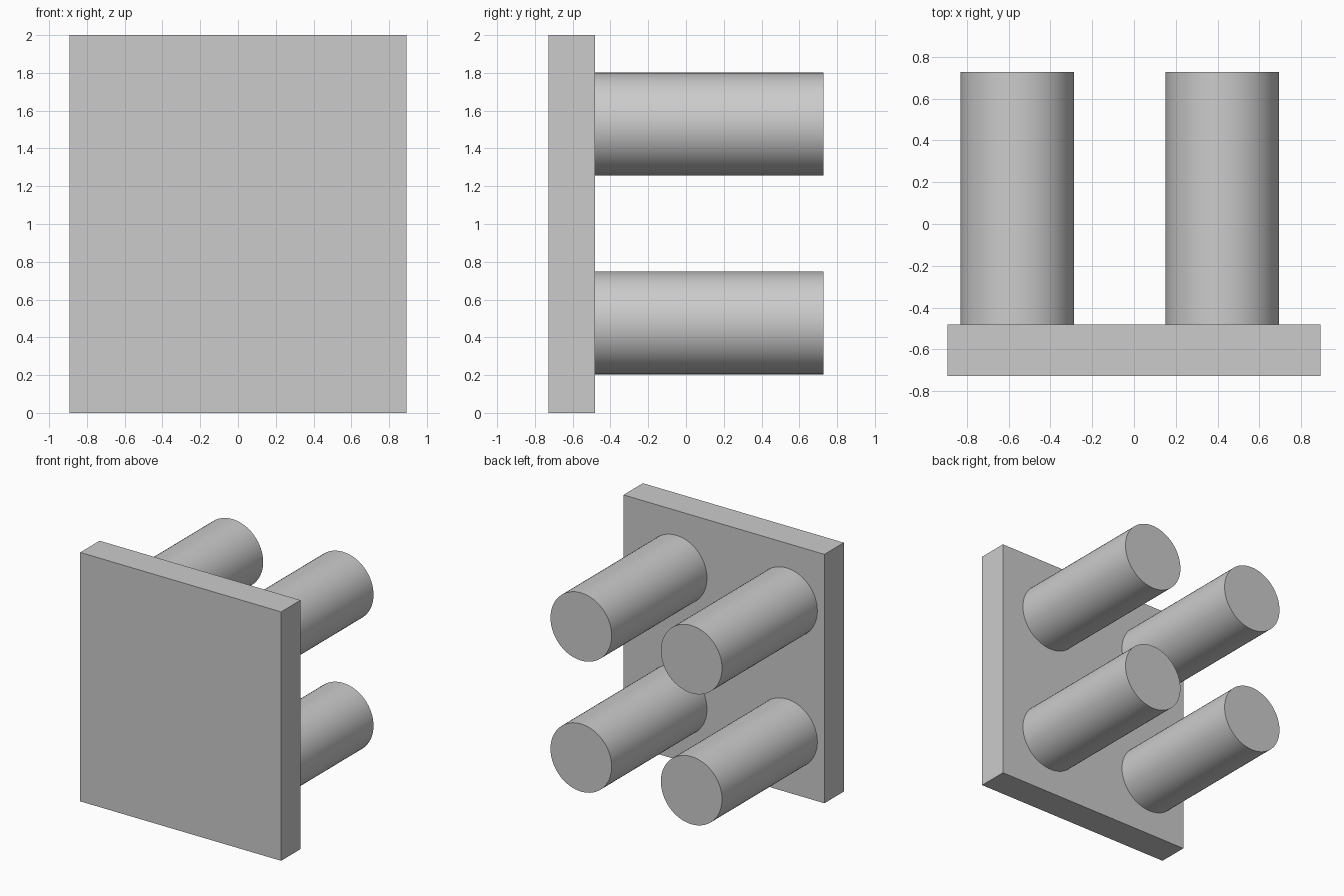
import bpy
import math

old = bpy.data.objects.get("Cube")
if old:
    bpy.data.objects.remove(old, do_unlink=True)

# Plain grey for the whole model
grey = bpy.data.materials.new("light_grey")
grey.use_nodes = True
colour = (0.6, 0.6, 0.6, 1)
grey.diffuse_color = colour
grey.node_tree.nodes["Principled BSDF"].inputs["Base Color"].default_value = colour

FRONT, PLATE_BACK, BACK = -0.728, -0.482, 0.728
RADIUS = 0.272

# Upright square plate
bpy.ops.mesh.primitive_cube_add(size=1, location=(0, (FRONT + PLATE_BACK) / 2, 1))
plate = bpy.context.object
plate.name = "plate"
plate.scale = (1.786, PLATE_BACK - FRONT, 2)
bpy.ops.object.transform_apply(location=False, rotation=False)
plate.data.materials.append(grey)


def add_peg(name, x, z):
    """Round peg standing out from the back of the plate."""
    bpy.ops.mesh.primitive_cylinder_add(
        vertices=64, radius=RADIUS, depth=BACK - PLATE_BACK,
        location=(x, (BACK + PLATE_BACK) / 2, z), rotation=(math.pi / 2, 0, 0))
    peg = bpy.context.object
    peg.name = name
    peg.data.materials.append(grey)
    bpy.ops.object.shade_smooth_by_angle(angle=math.radians(30))


# Two rows of two pegs
for side, x in (("right", -0.558), ("left", 0.423)):
    for level, z in (("lower", 0.476), ("upper", 1.529)):
        add_peg(f"{level}_{side}_peg", x, z)
